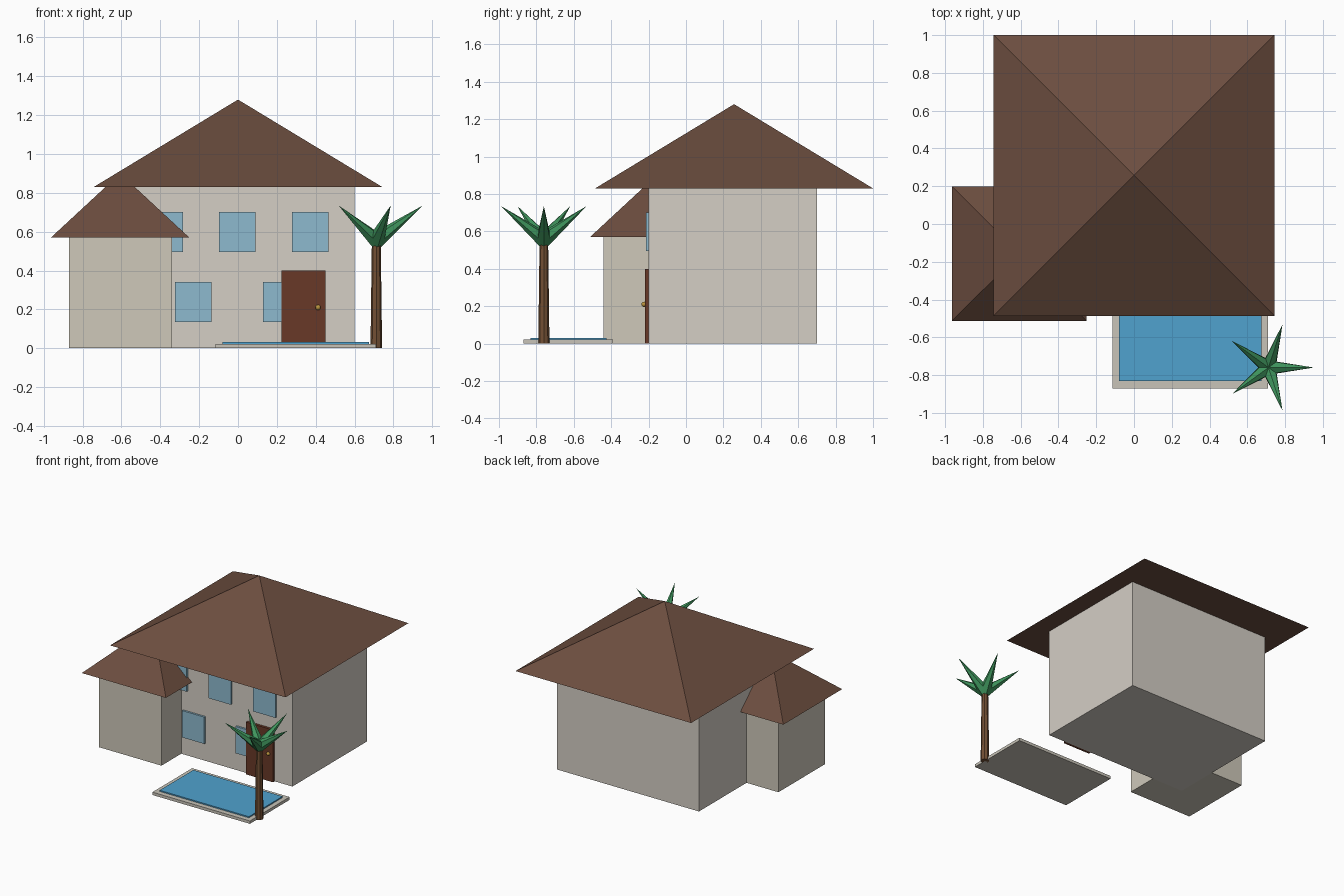
import bpy
import math
from mathutils import Vector

if "Cube" in bpy.data.objects:
    bpy.data.objects.remove(bpy.data.objects["Cube"])


def material(name, rgb):
    m = bpy.data.materials.new(name)
    m.diffuse_color = (*rgb, 1)
    m.use_nodes = True
    m.node_tree.nodes["Principled BSDF"].inputs["Base Color"].default_value = m.diffuse_color
    return m


WALL = material("wall", (0.66, 0.62, 0.56))
STUCCO = material("wing_wall", (0.62, 0.58, 0.49))
ROOF = material("roof_tile", (0.15, 0.075, 0.05))
GLASS = material("glass", (0.27, 0.49, 0.62))
WOOD = material("door_wood", (0.14, 0.04, 0.02))
BRASS = material("brass", (0.5, 0.3, 0.05))
STONE = material("stone", (0.58, 0.55, 0.48))
WATER = material("water", (0.08, 0.36, 0.62))
BARK = material("bark", (0.17, 0.08, 0.035))
LEAF = material("leaf", (0.05, 0.3, 0.11))


def finish(name, mat):
    ob = bpy.context.object
    ob.name = name
    ob.data.materials.append(mat)
    return ob


def box(name, x, y, z, mat):
    """Box from (min, max) ranges on each axis."""
    centre = [(a + b) / 2 for a, b in (x, y, z)]
    bpy.ops.mesh.primitive_cube_add(size=1, location=centre)
    ob = finish(name, mat)
    ob.scale = [b - a for a, b in (x, y, z)]
    return ob


def hip_roof(name, centre, half, z0, z1, mat):
    """Square pyramid with closed soffit."""
    bpy.ops.mesh.primitive_cone_add(
        vertices=4, radius1=half * math.sqrt(2), radius2=0, depth=z1 - z0,
        location=(*centre, (z0 + z1) / 2), rotation=(0, 0, math.pi / 4))
    return finish(name, mat)


# House bodies and roofs
box("main_house", (-0.60, 0.60), (-0.20, 0.70), (0, 0.83), WALL)
hip_roof("main_roof", (0, 0.257), 0.743, 0.83, 1.28, ROOF)
box("side_wing", (-0.87, -0.34), (-0.44, 0.125), (0, 0.57), STUCCO)
hip_roof("wing_roof", (-0.607, -0.157), 0.356, 0.57, 0.90, ROOF)

# Windows: three upstairs, two downstairs
for row, z0, xs in (("upper", 0.495, (-0.378, -0.004, 0.373)),
                    ("lower", 0.135, (-0.23, 0.224))):
    for i, x in enumerate(xs):
        box(f"{row}_window_{i + 1}", (x - 0.094, x + 0.094),
            (-0.215, -0.19), (z0, z0 + 0.205), GLASS)

# Door and knob
box("door", (0.223, 0.45), (-0.22, -0.19), (0, 0.40), WOOD)
bpy.ops.mesh.primitive_uv_sphere_add(segments=12, ring_count=8, radius=0.014,
                                     location=(0.412, -0.224, 0.21))
finish("door_knob", BRASS)
bpy.ops.object.shade_smooth()

# Pool
box("pool_rim", (-0.115, 0.71), (-0.87, -0.39), (0, 0.022), STONE)
box("pool_water", (-0.08, 0.675), (-0.832, -0.425), (0.001, 0.031), WATER)

# Palm trunk
PX, PY = 0.712, -0.76
bpy.ops.mesh.primitive_cone_add(vertices=8, radius1=0.03, radius2=0.023,
                                depth=0.54, location=(PX, PY, 0.27))
finish("palm_trunk", BARK)

# Palm fronds: five tilted cones around the crown
crown = Vector((PX, PY, 0.555))
for i in range(5):
    a = i * math.tau / 5
    axis = Vector((0.24 * math.cos(a), 0.24 * math.sin(a), 0.18))
    bpy.ops.mesh.primitive_cone_add(
        vertices=6, radius1=0.042, radius2=0, depth=axis.length,
        location=crown + axis / 2,
        rotation=(0, math.acos(axis.normalized().z), a))
    ob = finish(f"palm_frond_{i + 1}", LEAF)
    # turn the facets so a ridge runs along the top of each frond
    for v in ob.data.vertices:
        v.co.x, v.co.y = v.co.y, -v.co.x
